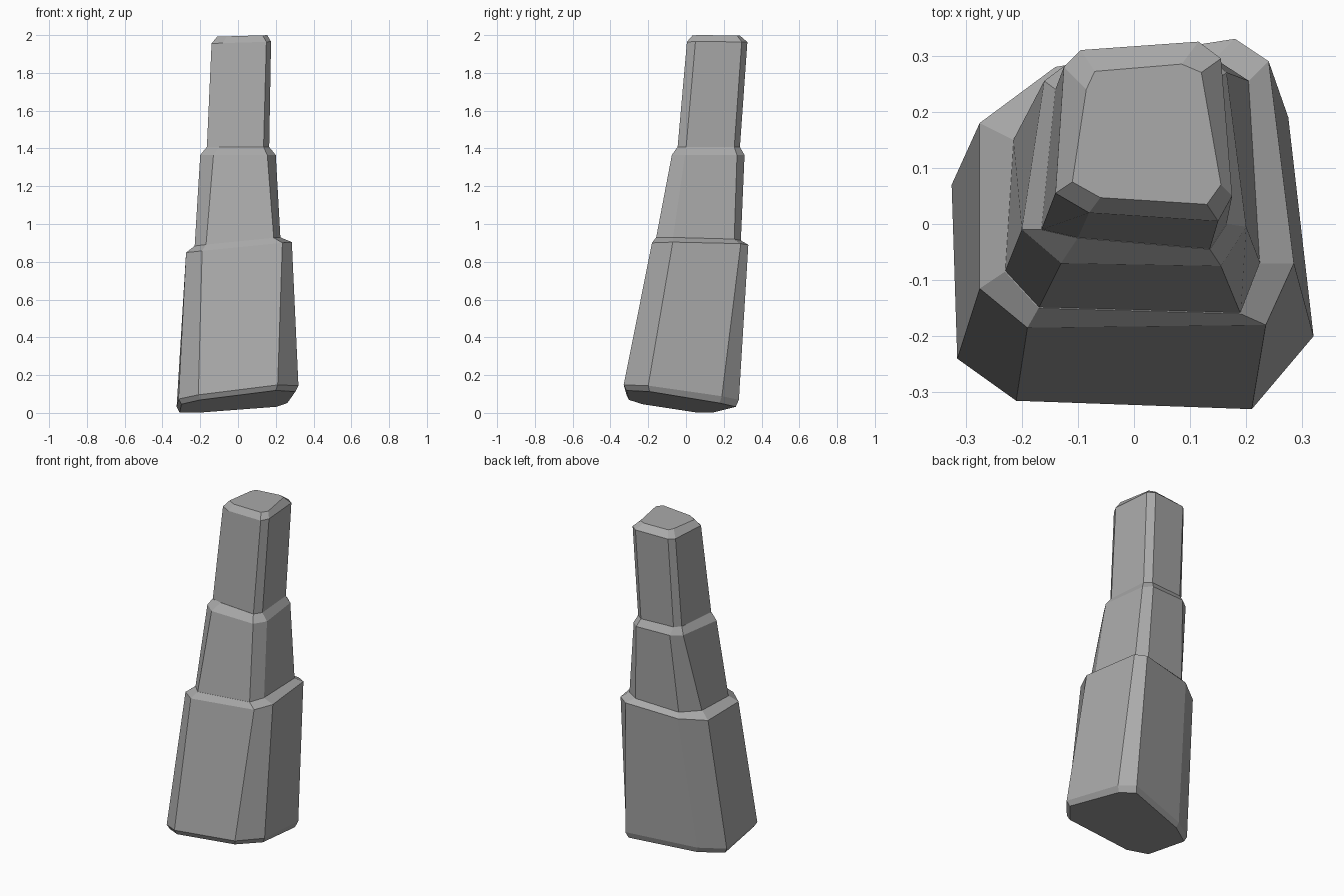
import bpy
import bmesh

cube = bpy.data.objects.get("Cube")
if cube:
    bpy.data.objects.remove(cube, do_unlink=True)

stone = bpy.data.materials.new("grey_stone")
stone.use_nodes = True
colour = (0.4, 0.4, 0.4, 1)
stone.diffuse_color = colour
stone.node_tree.nodes["Principled BSDF"].inputs["Base Color"].default_value = colour


def ring(outline, z, tilt_x=0, tilt_y=0, scale=1):
    """Eight-sided outline on a tilted plane, scaled about its middle."""
    cx = sum(p[0] for p in outline) / len(outline)
    cy = sum(p[1] for p in outline) / len(outline)
    pts = [(cx + (x - cx) * scale, cy + (y - cy) * scale) for x, y in outline]
    return [(x, y, z + tilt_x * x + tilt_y * y) for x, y in pts]


def loft(name, rings):
    """Capped solid through the rings, from bottom to top."""
    bm = bmesh.new()
    loops = [[bm.verts.new(p) for p in r] for r in rings]
    n = len(loops[0])
    for low, high in zip(loops, loops[1:]):
        for i in range(n):
            j = (i + 1) % n
            bm.faces.new((low[i], low[j], high[j], high[i]))
    bm.faces.new(loops[0][::-1])
    bm.faces.new(loops[-1])
    bmesh.ops.recalc_face_normals(bm, faces=bm.faces)
    mesh = bpy.data.meshes.new(name)
    bm.to_mesh(mesh)
    bm.free()
    mesh.materials.append(stone)
    obj = bpy.data.objects.new(name, mesh)
    bpy.context.collection.objects.link(obj)


# Outlines run anticlockwise from the front right corner
base_foot = [(-.21, -.315), (.21, -.33), (.32, -.2), (.275, .19),
             (.215, .28), (-.19, .16), (-.325, .07), (-.315, -.24)]
base_rim = [(-.19, -.185), (.235, -.18), (.285, -.07), (.24, .29),
            (.18, .33), (-.14, .28), (-.275, .18), (-.275, -.115)]
middle_foot = [(-.17, -.15), (.19, -.16), (.225, -.07), (.205, .255),
               (.14, .29), (-.13, .255), (-.215, .15), (-.23, -.085)]
middle_rim = [(-.13, -.07), (.155, -.075), (.2, -.005), (.165, .27),
              (.12, .31), (-.1, .3), (-.16, .255), (-.2, -.01)]
top_foot = [(-.1, -.025), (.135, -.045), (.165, 0), (.145, .255),
            (.105, .285), (-.105, .27), (-.14, .24), (-.165, -.01)]
top_rim = [(-.08, .02), (.15, .005), (.175, .05), (.155, .295),
           (.115, .325), (-.095, .31), (-.125, .28), (-.14, .055)]
top_cap = [(-.06, .047), (.13, .035), (.155, .07), (.12, .27),
           (.085, .285), (-.07, .272), (-.085, .24), (-.11, .075)]

# Broad base with a slanted underside
loft("base_block", [
    ring(base_foot, .0475, .12, -.15, .95),
    ring(base_foot, .08, .12, -.13),
    ring(base_rim, .875, .1, -.01),
    ring(middle_foot, .905, .1, -.02)])

# Tapered middle block, sunk a little into the base
loft("middle_block", [
    ring(middle_foot, .895, .1, -.02),
    ring(middle_rim, 1.365),
    ring(top_foot, 1.408)])

# Slim top block
loft("top_block", [
    ring(top_foot, 1.4),
    ring(top_rim, 1.96, .03),
    ring(top_cap, 1.995, .03)])
